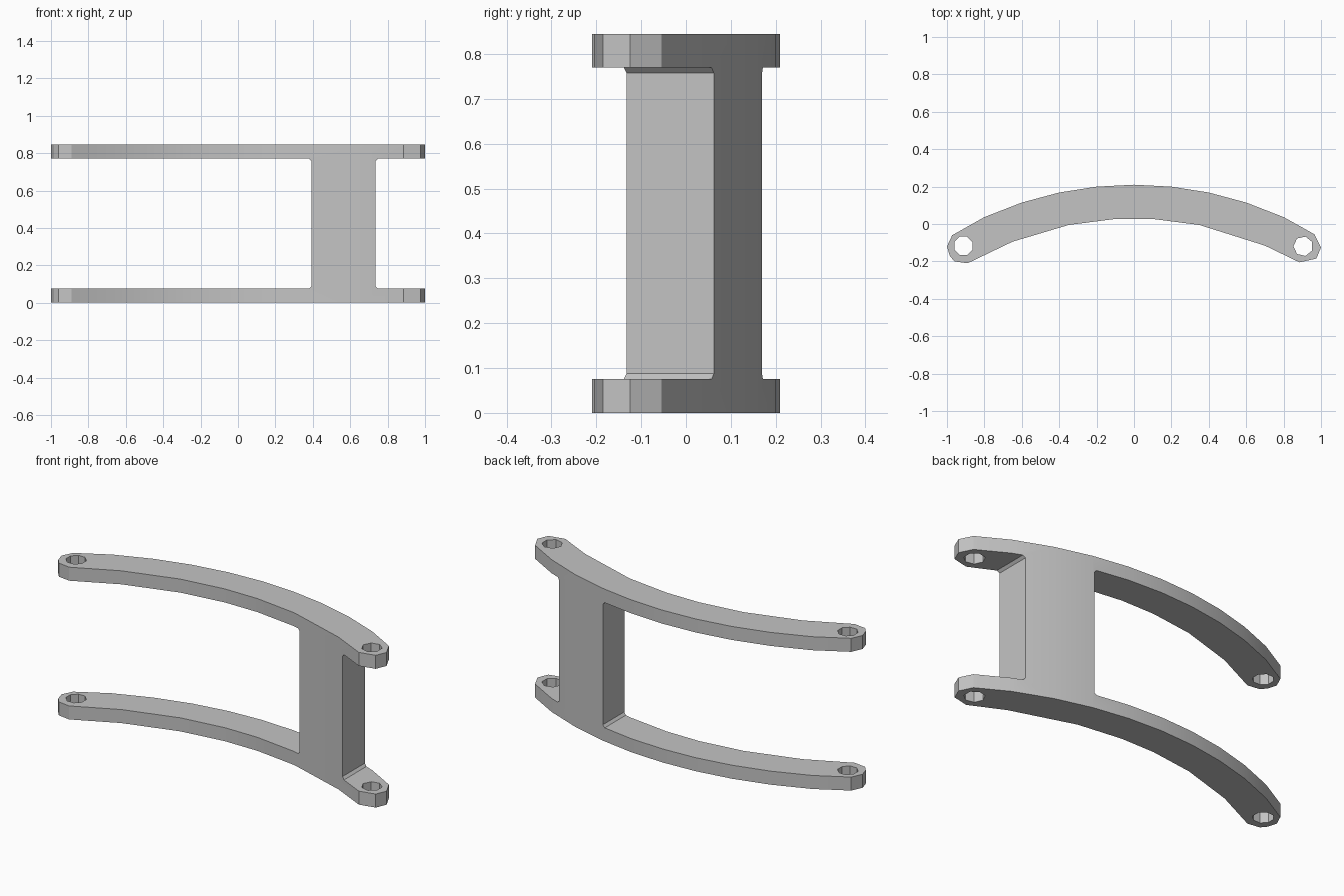
import bpy
import bmesh
from math import sqrt, sin, cos, tau
from mathutils import Vector

HEIGHT = 0.845
ARC_Y = -1.725            # centre of the curved bars
R_OUT, R_IN = 1.935, 1.755

cube = bpy.data.objects.get("Cube")
if cube:
    bpy.data.objects.remove(cube, do_unlink=True)

grey = bpy.data.materials.new("plain grey")
grey.use_nodes = True
colour = (0.55, 0.55, 0.55, 1)
grey.diffuse_color = colour
grey.node_tree.nodes["Principled BSDF"].inputs["Base Color"].default_value = colour


def prism(name, points, push):
    """Extrude a flat outline along the push vector into a solid."""
    bm = bmesh.new()
    face = bm.faces.new([bm.verts.new(p) for p in points])
    new = bmesh.ops.extrude_face_region(bm, geom=[face])["geom"]
    verts = [v for v in new if isinstance(v, bmesh.types.BMVert)]
    bmesh.ops.translate(bm, verts=verts, vec=Vector(push))
    bmesh.ops.recalc_face_normals(bm, faces=bm.faces)
    mesh = bpy.data.meshes.new(name)
    bm.to_mesh(mesh)
    bm.free()
    mesh.materials.append(grey)
    obj = bpy.data.objects.new(name, mesh)
    bpy.context.collection.objects.link(obj)
    return obj


def arc(radius, xs):
    return [(x, ARC_Y + sqrt(radius * radius - x * x)) for x in xs]


def cut(target, cutter):
    cutter.hide_render = True
    mod = target.modifiers.new("cut", "BOOLEAN")
    mod.operation = "DIFFERENCE"
    mod.solver = "EXACT"
    mod.object = cutter
    bpy.context.view_layer.objects.active = target
    bpy.ops.object.modifier_apply(modifier=mod.name)
    bpy.data.objects.remove(cutter, do_unlink=True)


def window(x0, x1):
    """Opening between the bars, with small chamfered corners."""
    z0, z1, c = 0.075, 0.77, 0.013
    pts = [(x0 + c, z0), (x1 - c, z0), (x1, z0 + c), (x1, z1 - c),
           (x1 - c, z1), (x0 + c, z1), (x0, z1 - c), (x0, z0 + c)]
    return prism("window_cutter", [(x, -0.5, z) for x, z in pts], (0, 1, 0))


def pin_hole(x, y, sides):
    pts = [(x + 0.053 * cos(tau * (i + 0.5) / sides),
            y + 0.053 * sin(tau * (i + 0.5) / sides), -0.1) for i in range(sides)]
    return prism("hole_cutter", pts, (0, 0, HEIGHT + 0.2))


# Curved outline with rounded ends, seen from above
outer = arc(R_OUT, [0.2 * i for i in range(-4, 5)])
right_end = [(0.965, -0.055), (1.0, -0.125), (0.975, -0.185), (0.885, -0.205)]
inner = arc(R_IN, [0.7, 0.35, 0.1, -0.1, -0.35, -0.65])
left_end = [(-0.89, -0.21), (-0.96, -0.2), (-0.985, -0.17),
            (-1.0, -0.12), (-0.972, -0.06)]
outline = outer + right_end + inner + left_end
bracket = prism("curved_bracket", [(x, y, 0) for x, y in outline], (0, 0, HEIGHT))

# Openings leave two bars joined by one upright panel
cut(bracket, window(-1.2, 0.392))
cut(bracket, window(0.735, 1.2))

# Pin holes at both ends of the bars
cut(bracket, pin_hole(-0.912, -0.117, 8))
cut(bracket, pin_hole(0.905, -0.119, 7))

# Smooth the gentle curve, keep the edges crisp
bpy.ops.object.select_all(action="DESELECT")
bracket.select_set(True)
bpy.context.view_layer.objects.active = bracket
bpy.ops.object.shade_smooth_by_angle(angle=0.35)
